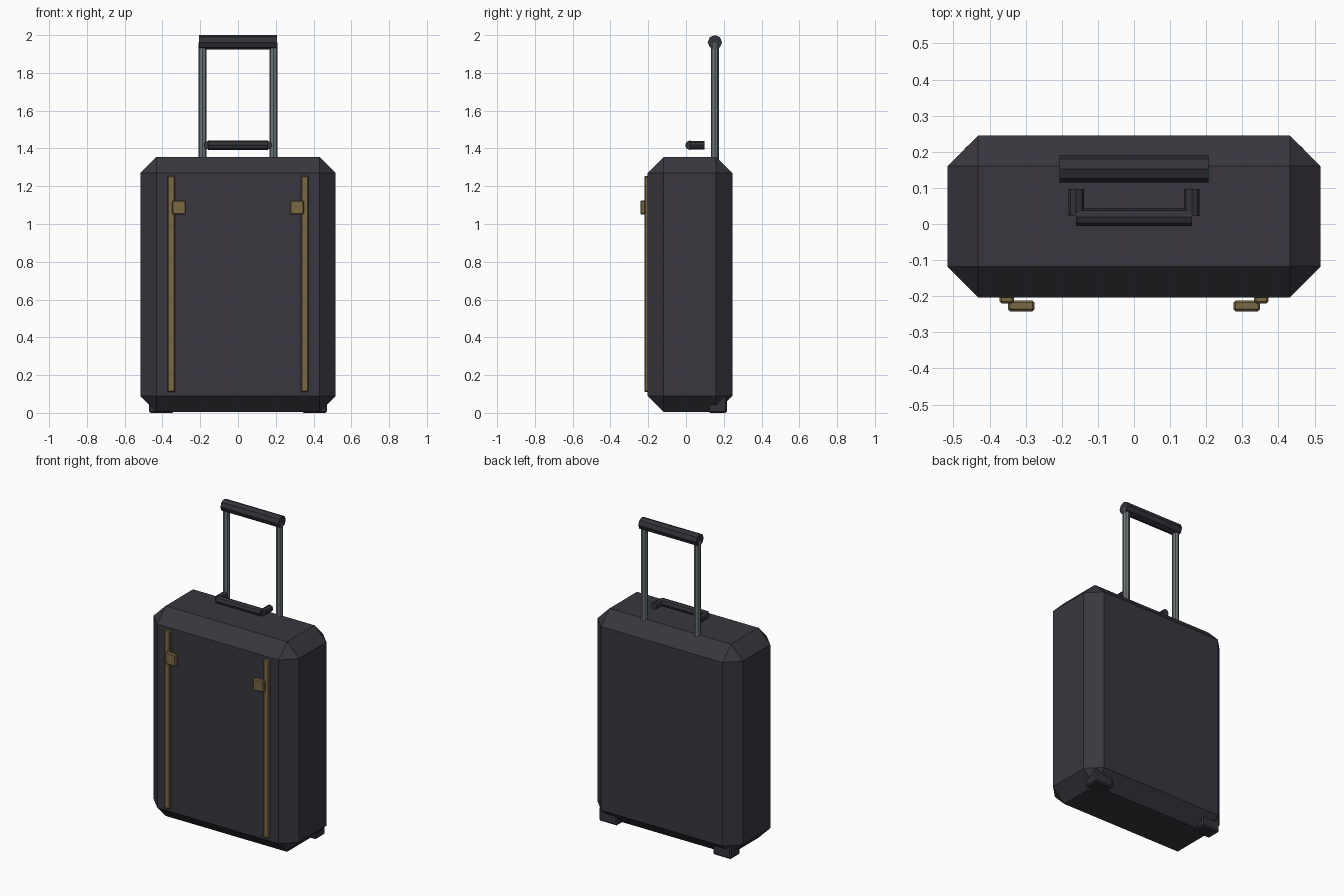
import bpy, math

if "Cube" in bpy.data.objects:
    bpy.data.objects.remove(bpy.data.objects["Cube"])


def material(name, rgb):
    m = bpy.data.materials.new(name)
    m.diffuse_color = (*rgb, 1)
    m.use_nodes = True
    m.node_tree.nodes["Principled BSDF"].inputs["Base Color"].default_value = m.diffuse_color
    return m


charcoal = material("charcoal shell", (0.041, 0.038, 0.049))
black = material("black grip", (0.034, 0.032, 0.042))
brass = material("brass trim", (0.19, 0.14, 0.06))
steel = material("grey steel", (0.15, 0.18, 0.19))


def box(name, x, y, z, mat, bevel):
    """Box from (min, max) ranges with a one-step chamfer."""
    lo, hi = zip(x, y, z)
    bpy.ops.mesh.primitive_cube_add(size=1, location=[(a + b) / 2 for a, b in zip(lo, hi)])
    o = bpy.context.object
    o.name = name
    o.scale = [b - a for a, b in zip(lo, hi)]
    bpy.ops.object.transform_apply(location=False, rotation=False, scale=True)
    mod = o.modifiers.new("chamfer", "BEVEL")
    mod.width, mod.segments, mod.limit_method = bevel, 1, "NONE"
    o.data.materials.append(mat)
    return o


def rod(name, centre, radius, length, axis, mat):
    """Eight-sided rod along x, y or z."""
    rot = {"x": (0, math.pi / 2, 0), "y": (math.pi / 2, 0, 0), "z": (0, 0, 0)}[axis]
    bpy.ops.mesh.primitive_cylinder_add(vertices=8, radius=radius, depth=length,
                                        location=centre, rotation=rot)
    o = bpy.context.object
    o.name = name
    o.data.materials.append(mat)
    return o


# Chamfered shell
box("case_shell", (-0.517, 0.517), (-0.203, 0.245), (0.004, 1.355), charcoal, 0.085)

# Mirrored parts
for s, side in ((-1, "left"), (1, "right")):
    def span(a, b):
        return tuple(sorted((s * a, s * b)))
    # Front straps and buckles
    box(f"strap_{side}", span(0.333, 0.372), (-0.22, -0.195), (0.11, 1.255), brass, 0.005)
    box(f"buckle_{side}", span(0.275, 0.349), (-0.242, -0.212), (1.05, 1.125), brass, 0.006)
    # Rear feet poking through the lower chamfer
    box(f"rear_foot_{side}", span(0.34, 0.47), (0.12, 0.216), (0, 0.09), black, 0.008)
    # Telescopic tubes
    rod(f"pull_tube_{side}", (s * 0.188, 0.153, 1.63), 0.021, 0.66, "z", steel)
    # Carry handle arms
    rod(f"carry_arm_{side}", (s * 0.16, 0.06, 1.417), 0.022, 0.075, "y", black)

# Carry handle bar and pull grip
rod("carry_bar", (0, 0.02, 1.417), 0.025, 0.32, "x", black)
rod("pull_grip", (0, 0.153, 1.962), 0.038, 0.412, "x", black)
